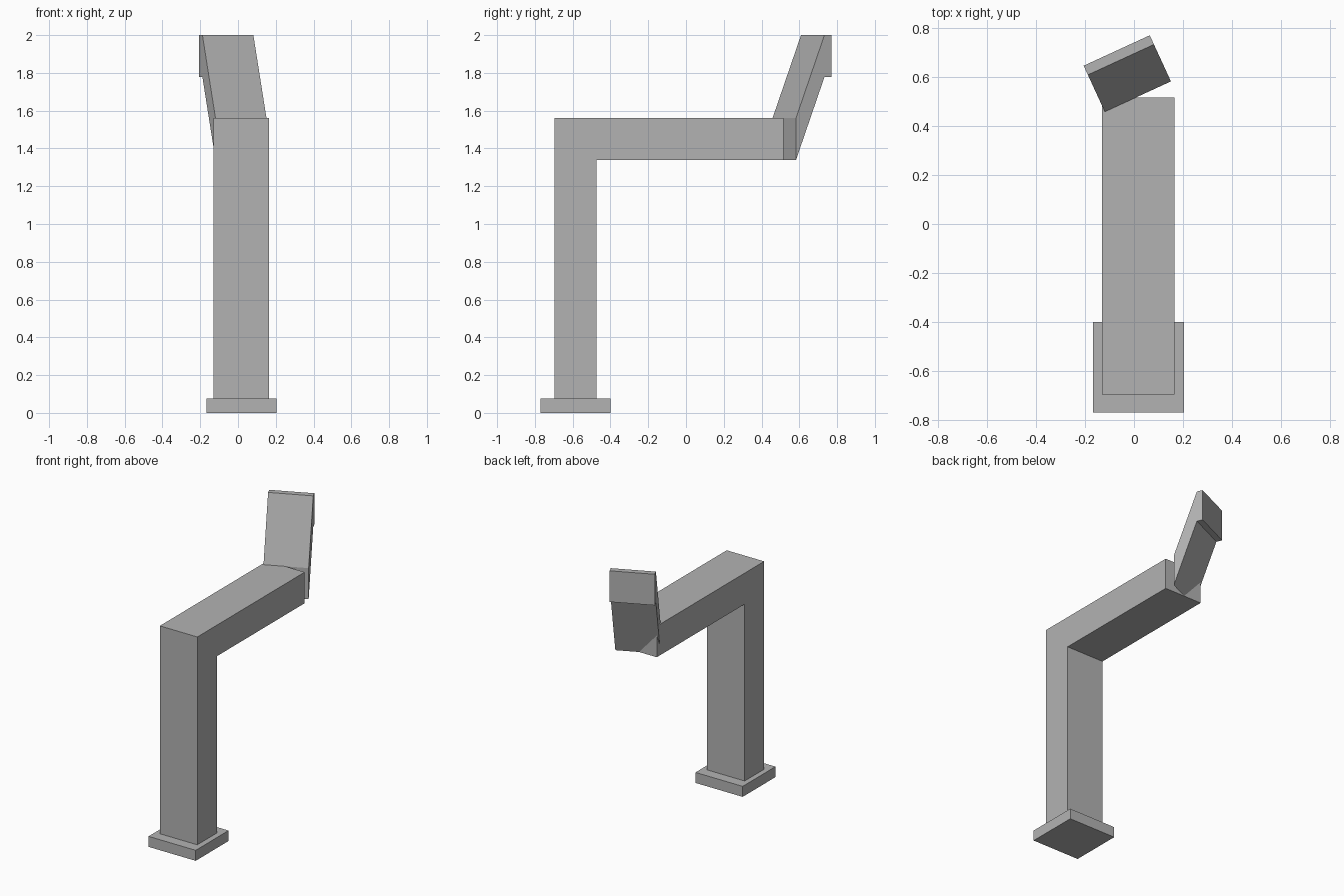
import bpy, bmesh
from math import radians
from mathutils import Matrix

cube = bpy.data.objects.get("Cube")
if cube:
    bpy.data.objects.remove(cube, do_unlink=True)

grey = bpy.data.materials.new("plain grey")
grey.use_nodes = True
colour = (0.45, 0.45, 0.45, 1)
grey.diffuse_color = colour
grey.node_tree.nodes["Principled BSDF"].inputs["Base Color"].default_value = colour


def extrude_profile(name, profile, x0, x1, matrix=Matrix()):
    """Extrude a (y, z) outline along x, then place it."""
    bm = bmesh.new()
    face = bm.faces.new([bm.verts.new((x0, y, z)) for y, z in profile])
    geom = bmesh.ops.extrude_face_region(bm, geom=[face])["geom"]
    moved = [v for v in geom if isinstance(v, bmesh.types.BMVert)]
    bmesh.ops.translate(bm, verts=moved, vec=(x1 - x0, 0, 0))
    bmesh.ops.recalc_face_normals(bm, faces=bm.faces)
    bm.transform(matrix)
    mesh = bpy.data.meshes.new(name)
    bm.to_mesh(mesh)
    bm.free()
    mesh.materials.append(grey)
    obj = bpy.data.objects.new(name, mesh)
    bpy.context.collection.objects.link(obj)
    return obj


# Foot plate
extrude_profile("base_plate",
                [(-0.77, 0), (-0.40, 0), (-0.40, 0.075), (-0.77, 0.075)],
                -0.168, 0.205)

# Upright and horizontal arm in one L-shaped piece
extrude_profile("post_and_arm",
                [(-0.695, 0.075), (-0.475, 0.075), (-0.475, 1.338),
                 (0.517, 1.338), (0.517, 1.56), (-0.695, 1.56)],
                -0.131, 0.165)

# Leaning end piece with a short upright cap, turned about z
turn = Matrix.Translation((-0.119, 0.458, 0)) @ Matrix.Rotation(radians(24.7), 4, "Z")
extrude_profile("tilted_end",
                [(0, 1.338), (0, 1.56), (0.166, 2), (0.207, 2),
                 (0.207, 1.778), (0.166, 1.778)],
                0, 0.297, turn)
